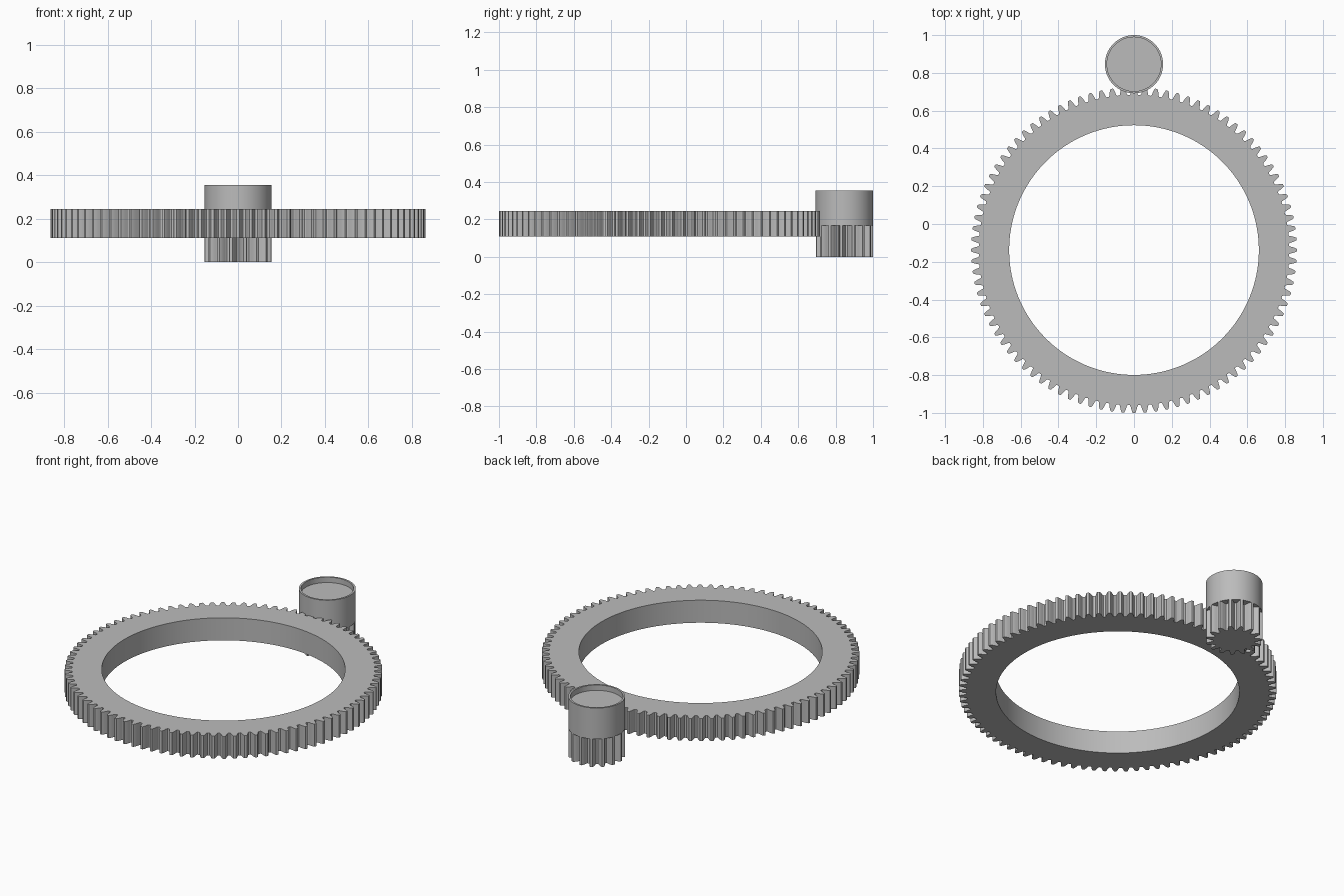
import bpy, bmesh, math

cube = bpy.data.objects.get("Cube")
if cube:
    bpy.data.objects.remove(cube, do_unlink=True)

grey = bpy.data.materials.new("plain grey")
grey.use_nodes = True
grey.diffuse_color = (0.5, 0.5, 0.5, 1)
grey.node_tree.nodes["Principled BSDF"].inputs["Base Color"].default_value = (0.5, 0.5, 0.5, 1)

MODULE = 0.0183
RING_Y, PINION_Y = -0.138, 0.846

# Half a tooth: (fraction of the tooth pitch from its centre, height in modules from the pitch line)
HALF_TOOTH = [(0.11, 1.0), (0.19, 0.5), (0.245, 0.0), (0.29, -0.5), (0.33, -0.95), (0.40, -1.2)]


def gear_outline(teeth, tip_radius, phase):
    """Closed outline of a spur gear with rounded roots."""
    pitch_radius = tip_radius - MODULE
    profile = [(-f, h) for f, h in reversed(HALF_TOOTH)] + HALF_TOOTH
    points = []
    for i in range(teeth):
        for f, h in profile:
            a = phase + (i + f) * math.tau / teeth
            r = pitch_radius + h * MODULE
            points.append((r * math.cos(a), r * math.sin(a)))
    return points


def circle(radius, steps):
    return [(radius * math.cos(i * math.tau / steps), radius * math.sin(i * math.tau / steps))
            for i in range(steps)]


def finish(name, bm, y):
    bmesh.ops.recalc_face_normals(bm, faces=bm.faces)
    mesh = bpy.data.meshes.new(name)
    bm.to_mesh(mesh)
    bm.free()
    mesh.materials.append(grey)
    obj = bpy.data.objects.new(name, mesh)
    obj.location.y = y
    bpy.context.collection.objects.link(obj)
    bpy.ops.object.select_all(action="DESELECT")
    obj.select_set(True)
    bpy.context.view_layer.objects.active = obj
    bpy.ops.object.shade_smooth_by_angle(angle=math.radians(25))
    return obj


def extrude(name, loops, z0, z1, y):
    """Extrude an outline, with an optional hole, from z0 to z1."""
    bm = bmesh.new()
    edges = []
    for loop in loops:
        verts = [bm.verts.new((px, py, z0)) for px, py in loop]
        edges += [bm.edges.new((v, verts[i - 1])) for i, v in enumerate(verts)]
    bmesh.ops.triangle_fill(bm, edges=edges, use_beauty=True)
    moved = bmesh.ops.extrude_face_region(bm, geom=bm.faces[:], use_keep_orig=True)["geom"]
    bmesh.ops.translate(bm, vec=(0, 0, z1 - z0),
                        verts=[g for g in moved if isinstance(g, bmesh.types.BMVert)])
    return finish(name, bm, y)


# Large ring gear with an open centre
extrude("ring_gear", [gear_outline(92, 0.862, -math.pi / 2), circle(0.661, 128)], 0.11, 0.245, RING_Y)

# Small gear that meshes with the ring
extrude("pinion_gear", [gear_outline(15, 0.154, math.pi / 2)], 0.0, 0.168, PINION_Y)

# Shallow cup on top of the small gear, turned from a profile
bm = bmesh.new()
profile = [(0, 0.168), (0.154, 0.168), (0.154, 0.354), (0.143, 0.354), (0.143, 0.322), (0, 0.322)]
verts = [bm.verts.new((r, 0, z)) for r, z in profile]
edges = [bm.edges.new(pair) for pair in zip(verts, verts[1:])]
bmesh.ops.spin(bm, geom=verts + edges, cent=(0, 0, 0), axis=(0, 0, 1), angle=math.tau, steps=64)
bmesh.ops.remove_doubles(bm, verts=bm.verts, dist=0.0001)
finish("pinion_cup", bm, PINION_Y)
